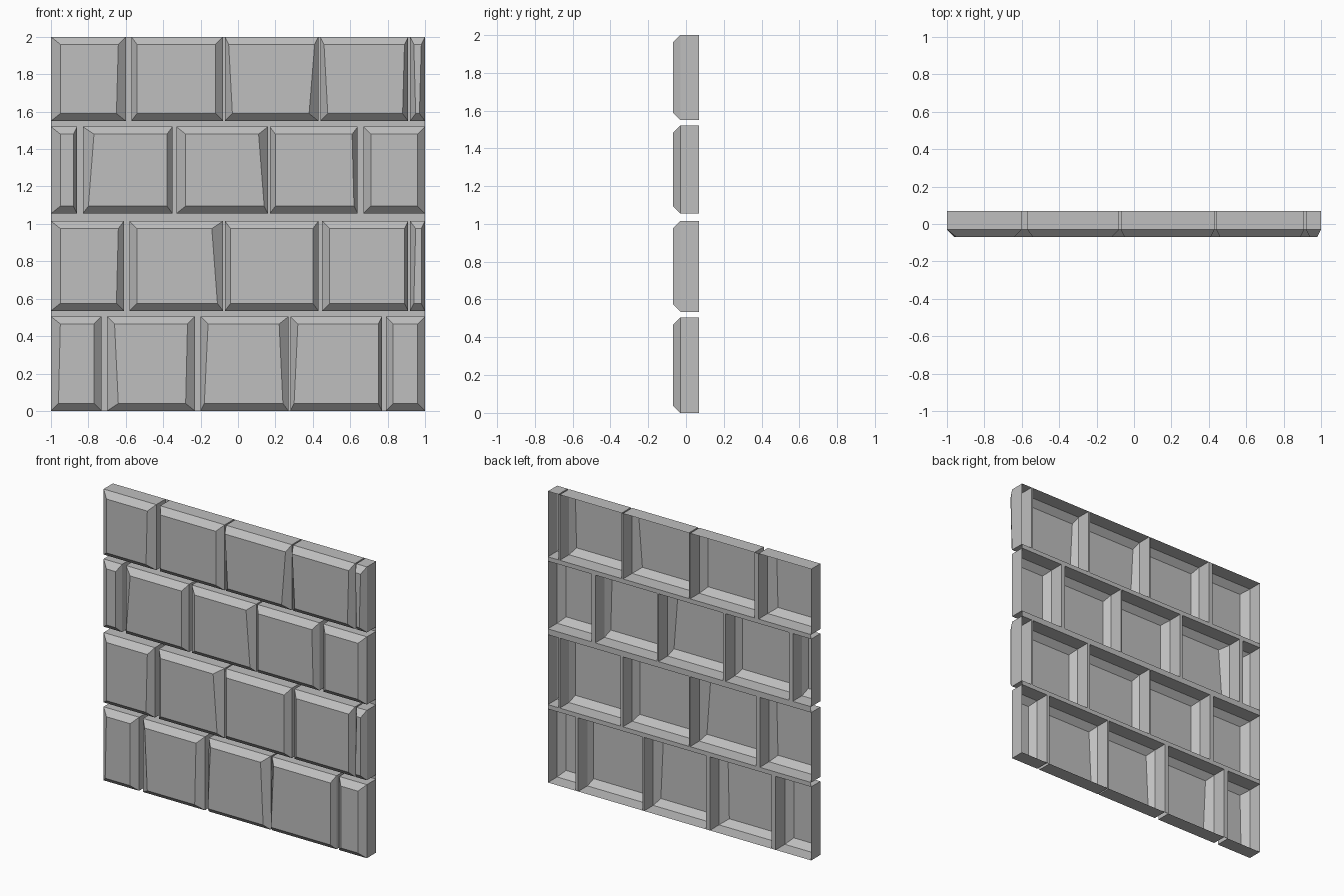
import bpy
import bmesh

if "Cube" in bpy.data.objects:
    bpy.data.objects.remove(bpy.data.objects["Cube"], do_unlink=True)

# One stone colour for the whole wall
STONE = (0.52, 0.52, 0.52, 1.0)
stone = bpy.data.materials.new("grey_stone")
stone.use_nodes = True
stone.diffuse_color = STONE
shader = next(n for n in stone.node_tree.nodes if n.type == "BSDF_PRINCIPLED")
shader.inputs["Base Color"].default_value = STONE
shader.inputs["Roughness"].default_value = 0.9

# Depth levels, from the open back to the front face
BACK, SHOULDER, FACE = 0.07, -0.03, -0.07
BEVEL = 0.04

# Each course: bottom, top, then blocks as hundredths of a unit:
# left, right, and the side insets of the front face at
# top left, top right, bottom left, bottom right
courses = {
    "bottom": (0.0, 0.505, [
        (-100, -73, 5, 4, 4, 4), (-70, -23, 4, 4, 6, 5),
        (-20, 27, 4, 5, 2, 3), (28, 77, 4, 2, 2, 2),
        (79, 100, 4, 4, 4, 4)]),
    "lower": (0.535, 1.015, [
        (-100, -61, 5, 3, 5, 4), (-58, -8, 4, 6, 4, 3),
        (-7, 43, 3, 3, 3, 3), (45, 91, 4, 2, 4, 2),
        (92, 100, 3, 2, 2, 2)]),
    "upper": (1.055, 1.52, [
        (-100, -86, 5, 2, 5, 2), (-83, -35, 6, 3, 3, 3),
        (-33, 16, 5, 5, 5, 2), (17, 64, 3, 3, 3, 2),
        (67, 100, 4, 4, 4, 4)]),
    "top": (1.55, 2.0, [
        (-100, -60, 5, 4, 5, 5), (-57, -8, 3, 4, 3, 4),
        (-7, 43, 2, 2, 4, 5), (44, 91, 2, 2, 4, 3),
        (92, 100, 2, 2, 3, 3)]),
}


def finish(bm, name):
    """Turn a bmesh into a flat shaded stone object."""
    mesh = bpy.data.meshes.new(name)
    bm.to_mesh(mesh)
    bm.free()
    mesh.materials.append(stone)
    bpy.context.collection.objects.link(bpy.data.objects.new(name, mesh))


def rectangle(x_left, x_right, z_low, z_high):
    return [(x_left, z_low), (x_right, z_low), (x_right, z_high), (x_left, z_high)]


def ring(bm, corners, depth):
    return [bm.verts.new((x, depth, z)) for x, z in corners]


def make_block(name, block, z_low, z_high):
    """Hollow block, open at the back, with an uneven chamfered face."""
    left, right, tl, tr, bl, br = [value / 100 for value in block]
    outline = rectangle(left, right, z_low, z_high)
    low, high = z_low + BEVEL, z_high - BEVEL
    front = [(left + bl, low), (right - br, low),
             (right - tr, high), (left + tl, high)]
    bm = bmesh.new()
    rings = [ring(bm, outline, BACK), ring(bm, outline, SHOULDER),
             ring(bm, front, FACE)]
    for outer, inner in zip(rings, rings[1:]):
        for i in range(4):
            j = (i + 1) % 4
            bm.faces.new((outer[i], outer[j], inner[j], inner[i]))
    bm.faces.new(rings[-1])
    finish(bm, name)


# Blocks, with the mortar strips that fill the joints at the back
mortar = bmesh.new()
previous_top = None
for course, (z_low, z_high, blocks) in courses.items():
    for number, block in enumerate(blocks, start=1):
        make_block(f"{course}_course_block_{number}", block, z_low, z_high)
    for block, neighbour in zip(blocks, blocks[1:]):
        joint = rectangle(block[1] / 100, neighbour[0] / 100, z_low, z_high)
        mortar.faces.new(ring(mortar, joint, BACK))
    if previous_top is not None:
        mortar.faces.new(ring(mortar, rectangle(-1, 1, previous_top, z_low), BACK))
    previous_top = z_high
finish(mortar, "mortar_joints")
